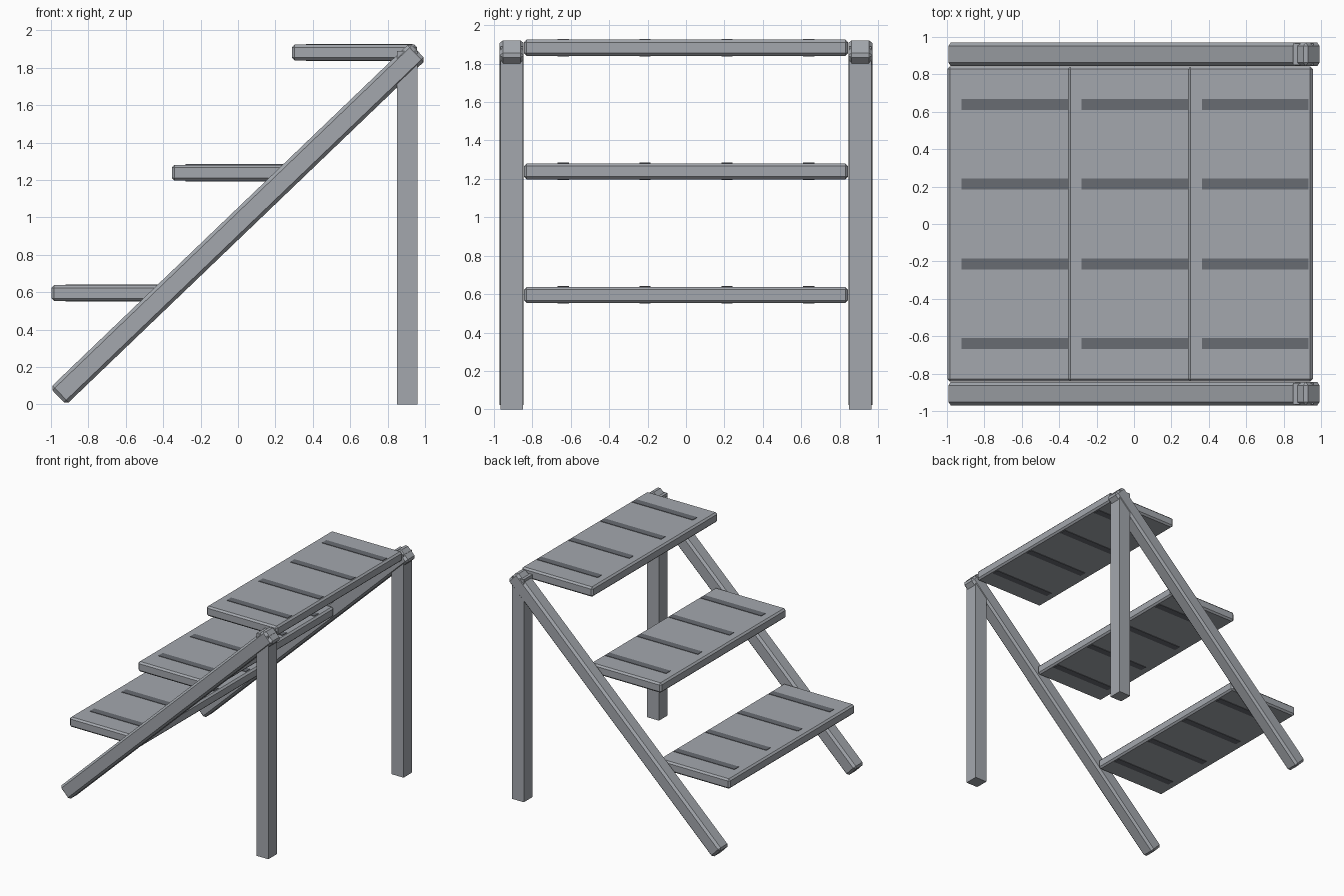
import bpy
import math
from mathutils import Vector

cube = bpy.data.objects.get("Cube")
if cube:
    bpy.data.objects.remove(cube, do_unlink=True)


def make_material(name, color):
    mat = bpy.data.materials.new(name)
    mat.use_nodes = True
    mat.diffuse_color = color
    mat.node_tree.nodes["Principled BSDF"].inputs["Base Color"].default_value = color
    return mat


def add_box(name, center, size, mat, bevel=0, pitch=0):
    """Box with an optional chamfer, tilted about the y axis."""
    bpy.ops.mesh.primitive_cube_add(size=1, location=center, rotation=(0, pitch, 0))
    box = bpy.context.object
    box.name = box.data.name = name
    for v in box.data.vertices:
        v.co *= Vector(size)
    box.data.materials.append(mat)
    if bevel:
        mod = box.modifiers.new("Chamfer", "BEVEL")
        mod.width = bevel
        mod.segments = 1
    return box


grey = make_material("metal grey", (0.37, 0.39, 0.42, 1))
dark = make_material("grip dark grey", (0.14, 0.15, 0.17, 1))

# Sloping side rails and upright rear legs
RAIL_Y = 0.907
for side, sign in (("right", -1), ("left", 1)):
    add_box(f"side_rail_{side}", (0, sign * RAIL_Y, 0.966), (2.665, 0.125, 0.125),
            grey, bevel=0.018, pitch=-math.radians(43.8))
    add_box(f"rear_leg_{side}", (0.905, sign * RAIL_Y, 0.945), (0.112, 0.115, 1.89), grey)

# Treads, each with four grip strips showing above and below
DEPTH, THICK, STEP = 0.667, 0.084, 0.643
for i in range(3):
    x = -0.997 + DEPTH / 2 + i * STEP
    z = 0.596 + i * STEP
    add_box(f"tread_{i + 1}", (x, 0, z), (DEPTH, 1.686, THICK), grey, bevel=0.014)
    for j in range(4):
        y = (j - 1.5) * 0.426
        add_box(f"grip_strip_{i + 1}_{j + 1}", (x + 0.025, y, z),
                (0.57, 0.058, THICK + 0.008), dark)
